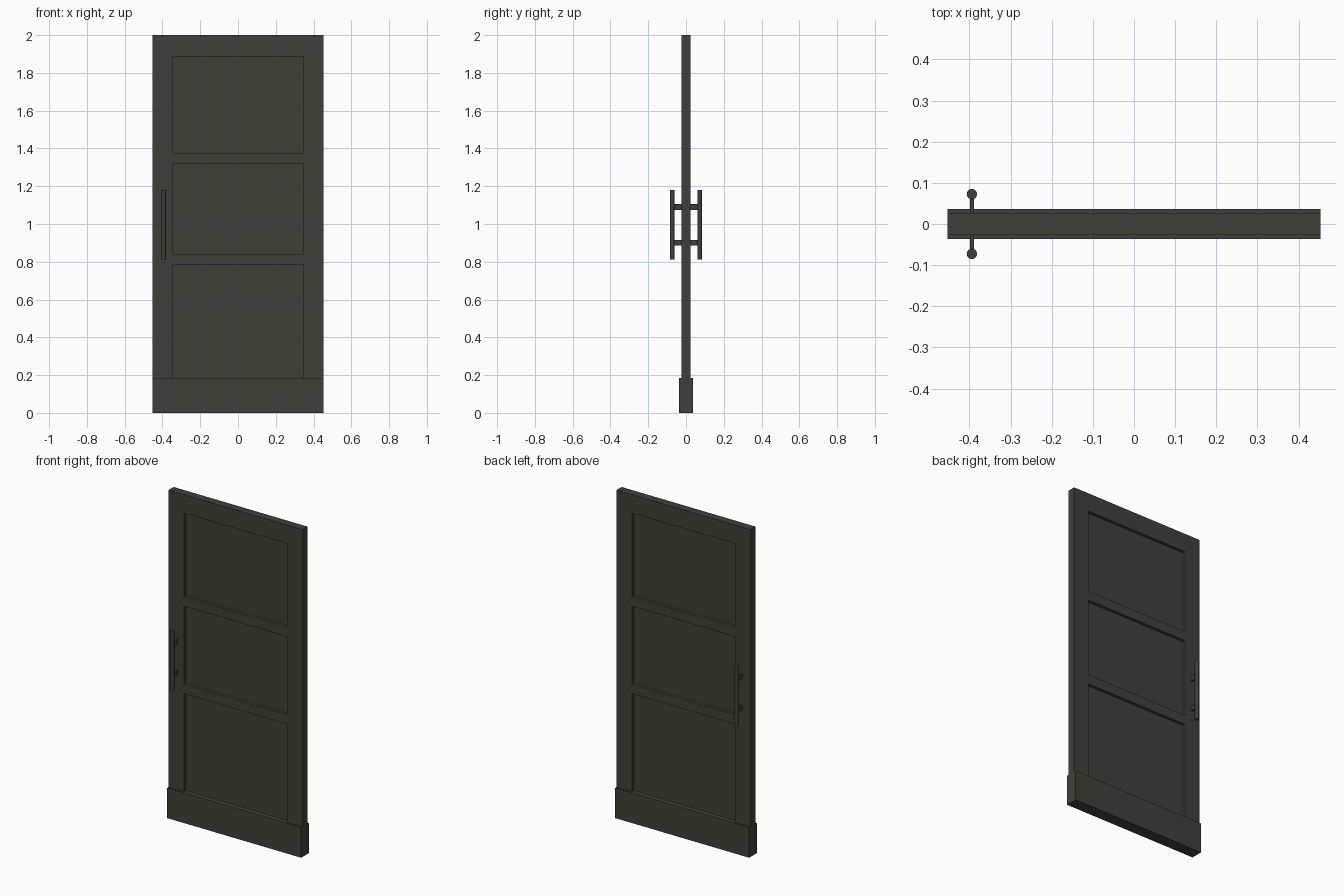
import bpy, bmesh, math

if "Cube" in bpy.data.objects:
    bpy.data.objects.remove(bpy.data.objects["Cube"])

mat = bpy.data.materials.new("dark_olive_grey")
mat.diffuse_color = (0.051, 0.051, 0.041, 1)
mat.use_nodes = True
mat.node_tree.nodes["Principled BSDF"].inputs["Base Color"].default_value = mat.diffuse_color

W = 0.453          # half width of the door
PANEL = 0.348      # half width of the panels
KICK = 0.185       # height of the bottom board


def finish(bm, name):
    bmesh.ops.recalc_face_normals(bm, faces=bm.faces)
    me = bpy.data.meshes.new(name)
    bm.to_mesh(me)
    bm.free()
    me.materials.append(mat)
    ob = bpy.data.objects.new(name, me)
    bpy.context.collection.objects.link(ob)
    return ob


def box(name, x0, x1, y0, y1, z0, z1):
    bm = bmesh.new()
    bmesh.ops.create_cube(bm, size=1)
    for v in bm.verts:
        v.co = ((x0 + x1) / 2 + v.co.x * (x1 - x0),
                (y0 + y1) / 2 + v.co.y * (y1 - y0),
                (z0 + z1) / 2 + v.co.z * (z1 - z0))
    return finish(bm, name)


# Frame: one sheet with three openings, extruded to full thickness
xs = [-W, -PANEL, PANEL, W]
zs = [KICK, 0.784, 0.842, 1.319, 1.377, 1.887, 2.0]
bm = bmesh.new()
grid = [[bm.verts.new((x, -0.025, z)) for x in xs] for z in zs]
for j in range(len(zs) - 1):
    for i in range(3):
        if i == 1 and j % 2 == 0:
            continue
        bm.faces.new((grid[j][i], grid[j][i + 1], grid[j + 1][i + 1], grid[j + 1][i]))
loose = [v for v in bm.verts if not v.link_faces]
bmesh.ops.delete(bm, geom=loose, context='VERTS')
ext = bmesh.ops.extrude_face_region(bm, geom=bm.faces[:], use_keep_orig=True)
for g in ext["geom"]:
    if isinstance(g, bmesh.types.BMVert):
        g.co.y = 0.025
finish(bm, "door_frame")

# Recessed panels
for n, z0, z1 in (("lower", KICK, 0.784), ("middle", 0.842, 1.319), ("upper", 1.377, 1.887)):
    box(n + "_panel", -PANEL, PANEL, -0.006, 0.006, z0, z1)

# Thicker board along the bottom
box("bottom_board", -W, W, -0.0365, 0.0365, 0, KICK)

# Pull handles on both sides
HX = -0.394
for side, s in (("front", -1), ("back", 1)):
    bpy.ops.mesh.primitive_cylinder_add(vertices=24, radius=0.0125, depth=0.37,
                                        location=(HX, s * 0.0725, 0.996))
    bar = bpy.context.object
    bar.name = side + "_handle_bar"
    bar.data.materials.append(mat)
    bpy.ops.object.shade_smooth_by_angle(angle=math.radians(40))
    for level, z in (("lower", 0.9), ("upper", 1.09)):
        y0, y1 = sorted((s * 0.02, s * 0.07))
        box(f"{side}_{level}_handle_mount", HX - 0.005, HX + 0.005, y0, y1, z - 0.015, z + 0.015)
